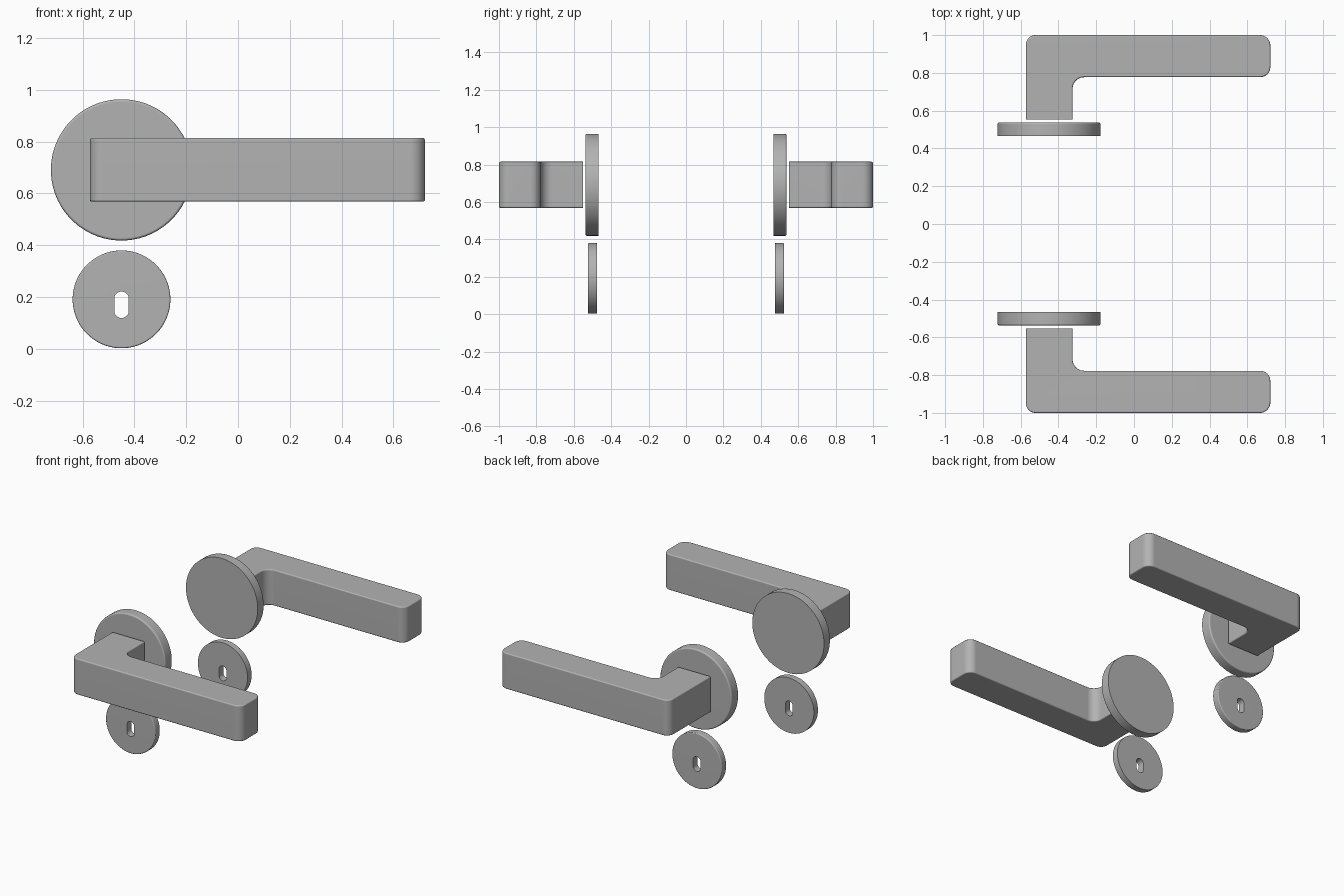
import bpy, bmesh
from math import sin, cos, pi
from mathutils import Vector

if "Cube" in bpy.data.objects:
    bpy.data.objects.remove(bpy.data.objects["Cube"])

CX = -0.45  # shared axis of rose and keyhole plate

# Dark metal finish
metal = bpy.data.materials.new("dark_metal")
metal.diffuse_color = (0.45, 0.45, 0.45, 1)
metal.use_nodes = True
metal.node_tree.nodes["Principled BSDF"].inputs["Base Color"].default_value = metal.diffuse_color


def finish(bm, name):
    bmesh.ops.recalc_face_normals(bm, faces=bm.faces)
    me = bpy.data.meshes.new(name)
    bm.to_mesh(me)
    bm.free()
    me.materials.append(metal)
    ob = bpy.data.objects.new(name, me)
    bpy.context.collection.objects.link(ob)
    bpy.ops.object.select_all(action='DESELECT')
    ob.select_set(True)
    bpy.context.view_layer.objects.active = ob
    bpy.ops.object.shade_smooth_by_angle(angle=0.6)
    # keep the large faces looking flat beside the small bevels
    wn = ob.modifiers.new("flat_faces", 'WEIGHTED_NORMAL')
    wn.keep_sharp = True


def disc(name, side, cz, r, y0, y1, bevel, slot=None, n=64):
    """Round plate with a softened outer rim, optionally pierced by a slot."""
    def ring(bm, rad, y, half=0, drop=0):
        vs = []
        for i in range(n):
            a = 2 * pi * (i + 0.5) / n
            z = rad * sin(a) + (half if sin(a) > 0 else -half) - drop
            vs.append(bm.verts.new((CX + rad * cos(a), side * y, cz + z)))
        return vs
    bm = bmesh.new()
    rings = [ring(bm, r, y0)]
    for k in range(4):
        a = k / 3 * pi / 2
        rings.append(ring(bm, r - bevel + bevel * cos(a), y1 - bevel + bevel * sin(a)))
    if slot:
        rad, half, drop = slot
        rings += [ring(bm, rad, y1, half, drop), ring(bm, rad, y0, half, drop), rings[0]]
    else:
        bm.faces.new(rings[0])
        bm.faces.new(rings[-1])
    for a, b in zip(rings, rings[1:]):
        for i in range(n):
            j = (i + 1) % n
            bm.faces.new((a[i], a[j], b[j], b[i]))
    finish(bm, name)


def rounded(points, steps=8):
    """Outline with each (x, y, radius) right-angle corner turned into an arc."""
    out = []
    for i, (x, y, r) in enumerate(points):
        p = Vector((x, y))
        if r == 0:
            out.append(p)
            continue
        d0 = (Vector(points[i - 1][:2]) - p).normalized()
        d1 = (Vector(points[(i + 1) % len(points)][:2]) - p).normalized()
        c = p + (d0 + d1) * r
        for k in range(steps + 1):
            a = k / steps * pi / 2
            out.append(c - d1 * r * cos(a) - d0 * r * sin(a))
    return out


def lever(name, side, z0=0.568, z1=0.815, stem_y=0.552):
    bm = bmesh.new()
    pts = rounded([(-0.572, stem_y, 0), (-0.325, stem_y, 0), (-0.325, 0.777, 0.06),
                   (0.722, 0.777, 0.055), (0.722, 1.0, 0.055), (-0.572, 1.0, 0.05)])
    base = bm.faces.new([bm.verts.new((p.x, side * p.y, z0)) for p in pts])
    top = bmesh.ops.extrude_face_region(bm, geom=[base], use_keep_orig=True)
    bmesh.ops.translate(bm, vec=(0, 0, z1 - z0),
                        verts=[v for v in top['geom'] if isinstance(v, bmesh.types.BMVert)])
    bmesh.ops.recalc_face_normals(bm, faces=bm.faces)
    # soften the long rims but leave the stem end crisp
    rims = [e for e in bm.edges
            if abs(e.verts[0].co.z - e.verts[1].co.z) < 1e-5
            and not all(abs(abs(v.co.y) - stem_y) < 1e-5 for v in e.verts)]
    bmesh.ops.bevel(bm, geom=rims, offset=0.008, segments=3, profile=0.5, affect='EDGES')
    finish(bm, name)


# One full set on each side of the (absent) door
for label, side in (("front", -1), ("back", 1)):
    lever(f"{label}_lever_handle", side)
    disc(f"{label}_handle_rose", side, 0.691, 0.273, 0.467, 0.538, 0.01)
    disc(f"{label}_keyhole_plate", side, 0.191, 0.189, 0.477, 0.525, 0.006,
         slot=(0.028, 0.023, 0.021))
